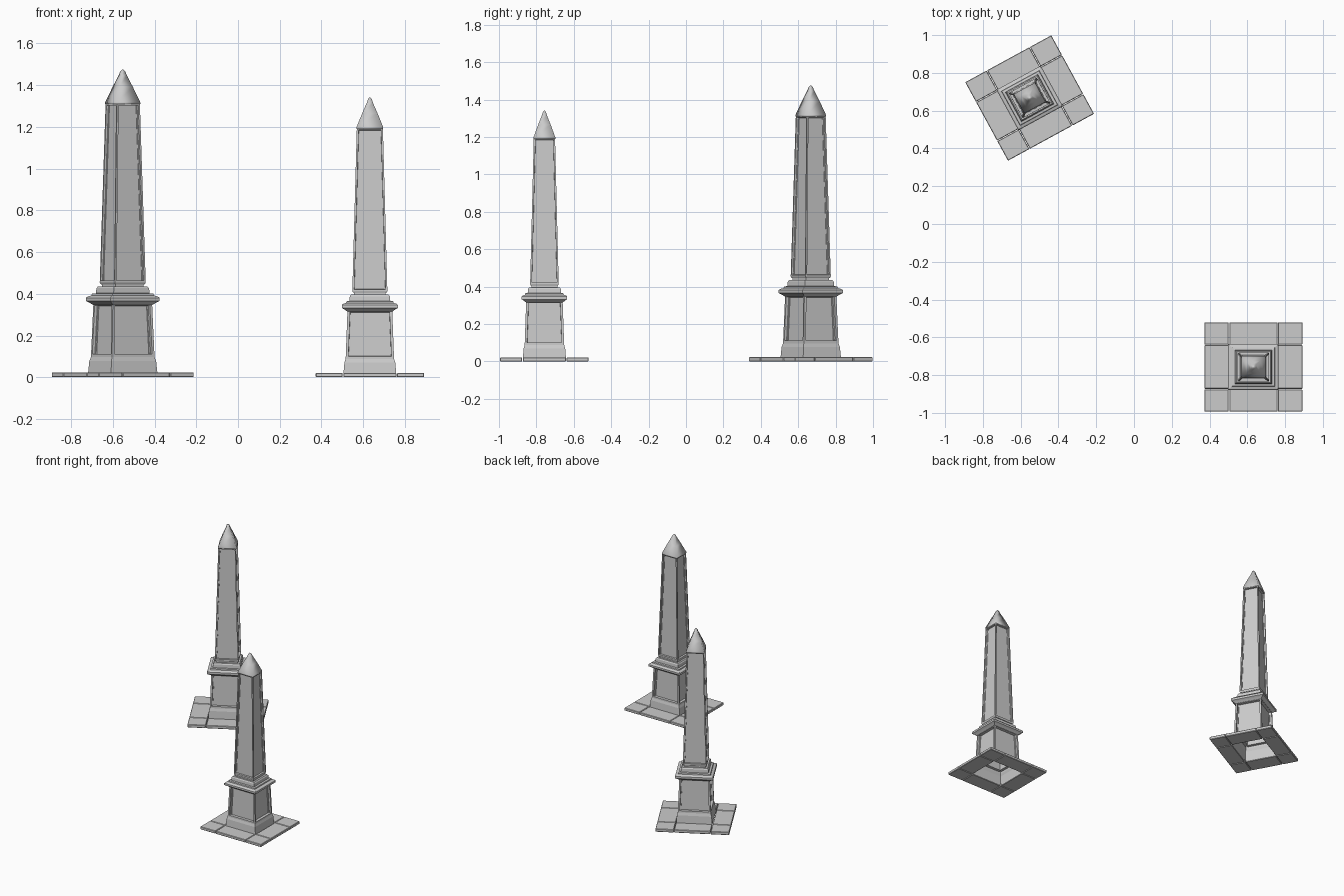
import bpy, bmesh, math
from mathutils import Matrix

if "Cube" in bpy.data.objects:
    bpy.data.objects.remove(bpy.data.objects["Cube"])

stone = bpy.data.materials.new("grey stone")
stone.use_nodes = True
GREY = (0.6, 0.6, 0.6, 1)
stone.diffuse_color = GREY
stone.node_tree.nodes["Principled BSDF"].inputs["Base Color"].default_value = GREY
DEPTH = 0.91  # depth of each stage relative to its width


def finish(bm, name, place, smooth):
    bmesh.ops.recalc_face_normals(bm, faces=bm.faces)
    mesh = bpy.data.meshes.new(name)
    bm.to_mesh(mesh)
    bm.free()
    mesh.materials.append(stone)
    for p in mesh.polygons:
        p.use_smooth = smooth
    obj = bpy.data.objects.new(name, mesh)
    bpy.context.collection.objects.link(obj)
    obj.matrix_world = place
    return obj


def stack(name, place, profile, panel=None, smooth=False, open_bottom=False):
    """Rectangular stages from (height, half width); panel = (segment, border, depth)."""
    bm = bmesh.new()
    rings = [[bm.verts.new((sx * w, sy * w * DEPTH, z))
              for sx, sy in ((-1, -1), (1, -1), (1, 1), (-1, 1))] for z, w in profile]
    panels = []
    for i, (low, high) in enumerate(zip(rings, rings[1:])):
        for k in range(4):
            n = (k + 1) % 4
            face = bm.faces.new((low[k], low[n], high[n], high[k]))
            if panel and i == panel[0]:
                panels.append(face)
    bm.faces.new(rings[-1])
    if not open_bottom:
        bm.faces.new(rings[0][::-1])
    bm.normal_update()
    if panels:
        bmesh.ops.inset_individual(bm, faces=panels, thickness=panel[1])
        bmesh.ops.inset_individual(bm, faces=panels, thickness=0.002, depth=-panel[2])
    return finish(bm, name, place, smooth)


def paving(name, place):
    """Ring of eight slabs with fine joints, open in the middle."""
    xs, ys = (-0.261, -0.129, 0.129, 0.261), (-0.238, -0.117, 0.117, 0.238)
    gap = 0.003
    bm = bmesh.new()
    for i in range(3):
        for j in range(3):
            if i == 1 and j == 1:
                continue
            size = (xs[i + 1] - xs[i] - gap, ys[j + 1] - ys[j] - gap, 0.021)
            centre = ((xs[i] + xs[i + 1]) / 2, (ys[j] + ys[j + 1]) / 2, 0.0105)
            bmesh.ops.create_cube(bm, size=1, matrix=Matrix.Translation(centre) @ Matrix.Diagonal((*size, 1)))
    obj = finish(bm, name, place, False)
    bevel = obj.modifiers.new("worn edges", "BEVEL")
    bevel.width = 0.003
    bevel.segments = 1


def obelisk(label, x, y, turn, stretch):
    place = (Matrix.Translation((x, y, 0)) @ Matrix.Rotation(math.radians(turn), 4, "Z")
             @ Matrix.Diagonal((1, 1, stretch, 1)))
    paving(label + "_paving", place)
    # Pedestal with sunken panels
    stack(label + "_pedestal", place,
          [(0.012, 0.127), (0.07, 0.122), (0.088, 0.116), (0.326, 0.107)],
          panel=(2, 0.018, 0.02), open_bottom=True)
    # Moulded cornice and steps
    stack(label + "_cornice", place,
          [(0.315, 0.108), (0.325, 0.122), (0.332, 0.134), (0.346, 0.134), (0.352, 0.128),
           (0.356, 0.114), (0.364, 0.112), (0.366, 0.098), (0.388, 0.096), (0.396, 0.09)])
    stack(label + "_neck", place, [(0.39, 0.076), (0.415, 0.076)])
    # Tapered shaft with long sunken panels
    stack(label + "_shaft", place,
          [(0.405, 0.080), (0.412, 0.084), (1.194, 0.0625)], panel=(1, 0.0125, 0.014))
    # Pointed cap
    stack(label + "_cap", place,
          [(1.19, 0.064), (1.198, 0.064), (1.265, 0.037), (1.315, 0.015), (1.333, 0.009), (1.34, 0.003)],
          smooth=True)


obelisk("front_obelisk", 0.632, -0.757, 0, 1.0)
obelisk("rear_obelisk", -0.5525, 0.667, 28.6, 1.1)
